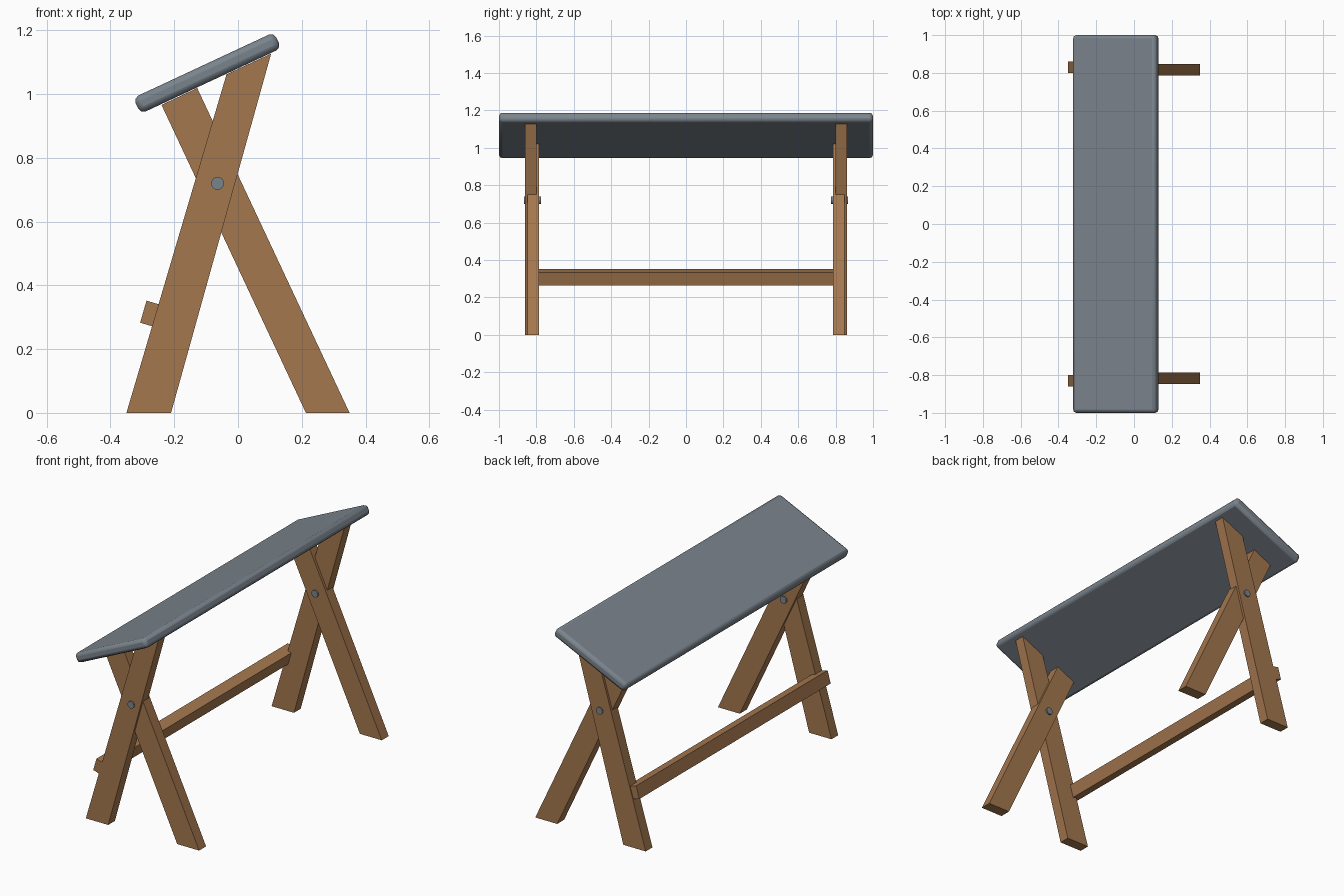
import bpy, bmesh, math

if "Cube" in bpy.data.objects:
    bpy.data.objects.remove(bpy.data.objects["Cube"])


def material(name, rgb):
    m = bpy.data.materials.new(name)
    m.diffuse_color = (*rgb, 1.0)
    m.use_nodes = True
    m.node_tree.nodes["Principled BSDF"].inputs["Base Color"].default_value = m.diffuse_color
    return m


WOOD = material("brown wood", (0.37, 0.185, 0.076))
GREY = material("slate grey", (0.195, 0.23, 0.265))


def prism(name, profile, y0, y1, mat):
    """Extrude an x-z profile from y0 to y1."""
    bm = bmesh.new()
    base = [bm.verts.new((x, y0, z)) for x, z in profile]
    face = bm.faces.new(base)
    ext = bmesh.ops.extrude_face_region(bm, geom=[face])
    for v in ext["geom"]:
        if isinstance(v, bmesh.types.BMVert):
            v.co.y = y1
    bmesh.ops.recalc_face_normals(bm, faces=bm.faces[:])
    me = bpy.data.meshes.new(name)
    bm.to_mesh(me)
    bm.free()
    me.materials.append(mat)
    ob = bpy.data.objects.new(name, me)
    bpy.context.collection.objects.link(ob)
    return ob


# crossed legs and pivot bolts at both ends
LONG_LEG = [(-0.35, 0), (-0.21, 0), (0.104, 1.127), (-0.036, 1.062)]
SHORT_LEG = [(0.213, 0), (0.35, 0), (-0.128, 1.019), (-0.240, 0.966)]
BOLT = [(-0.064 + 0.02 * math.cos(i * math.tau / 16),
         0.72 + 0.02 * math.sin(i * math.tau / 16)) for i in range(16)]
for side, s in (("front", -1), ("back", 1)):
    prism(side + "_long_leg", LONG_LEG, s * 0.80, s * 0.86, WOOD)
    prism(side + "_short_leg", SHORT_LEG, s * 0.785, s * 0.847, WOOD)
    prism(side + "_bolt", BOLT, s * 0.776, s * 0.867, GREY)

# stretcher notched into the long legs
prism("stretcher", [(-0.307, 0.283), (-0.247, 0.265), (-0.227, 0.334),
                    (-0.287, 0.352)], -0.855, 0.855, WOOD)

# tilted padded top with rounded edges
bpy.ops.mesh.primitive_cube_add(size=1, location=(-0.0965, 0, 1.066),
                                rotation=(0, -math.radians(25), 0))
top = bpy.context.object
top.name = "top_board"
top.scale = (0.487, 2.0, 0.055)
bpy.ops.object.transform_apply(location=False, rotation=False, scale=True)
top.data.materials.append(GREY)
bevel = top.modifiers.new("rounding", "BEVEL")
bevel.width = 0.018
bevel.segments = 2
bpy.ops.object.shade_smooth_by_angle(angle=math.radians(30))
